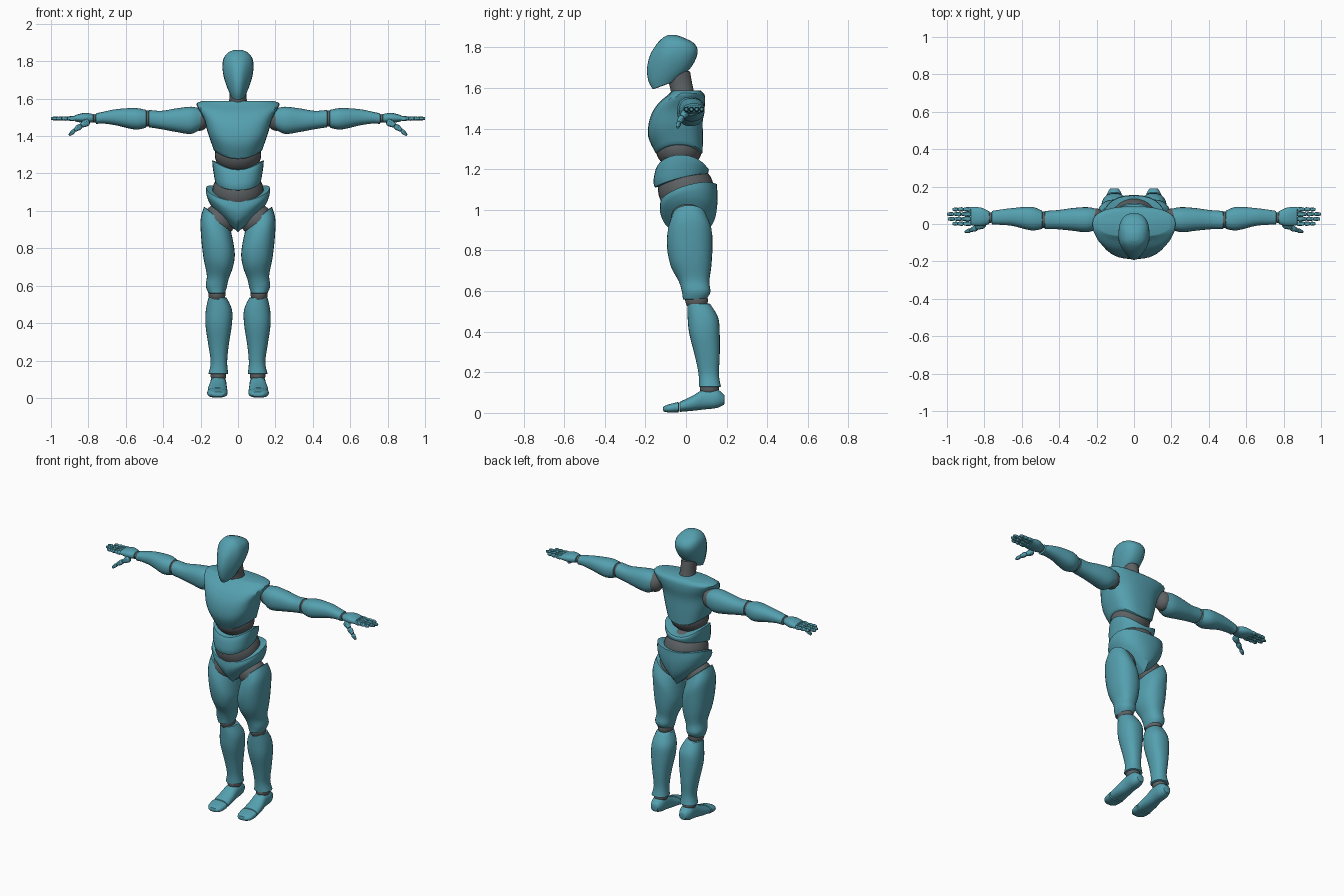
import bpy, bmesh, math
from mathutils import Vector, Matrix

cube = bpy.data.objects.get("Cube")
if cube:
    bpy.data.objects.remove(cube, do_unlink=True)


def material(name, rgb):
    m = bpy.data.materials.new(name)
    m.use_nodes = True
    m.diffuse_color = (*rgb, 1)
    m.node_tree.nodes["Principled BSDF"].inputs["Base Color"].default_value = (*rgb, 1)
    return m


TEAL = material("teal_shell", (0.09, 0.35, 0.43))
GREY = material("grey_joint", (0.11, 0.12, 0.125))


def finish(name, bm, mat, side=1):
    """Turn a bmesh into a smooth object, flipped in x when side is -1."""
    bmesh.ops.scale(bm, vec=(side, 1, 1), verts=bm.verts)
    bmesh.ops.recalc_face_normals(bm, faces=bm.faces)
    mesh = bpy.data.meshes.new(name)
    bm.to_mesh(mesh)
    bm.free()
    mesh.materials.append(mat)
    obj = bpy.data.objects.new(name, mesh)
    bpy.context.collection.objects.link(obj)
    bpy.ops.object.select_all(action="DESELECT")
    obj.select_set(True)
    bpy.context.view_layer.objects.active = obj
    bpy.ops.object.shade_smooth_by_angle(angle=math.radians(32))


def catmull(a, b, c, d, u):
    return [(2 * q + (r - p) * u + (2 * p - 5 * q + 4 * r - s) * u * u
             + (3 * q - p - 3 * r + s) * u ** 3) / 2 for p, q, r, s in zip(a, b, c, d)]


def smooth_rings(rings, steps):
    padded = [rings[0], *rings, rings[-1]]
    out = [catmull(*padded[i:i + 4], k / steps)
           for i in range(len(rings) - 1) for k in range(steps)]
    return out + [rings[-1]]


def loft(name, mat, axis, rings, side=1, power=2.3, warp=None, matrix=None,
         sides=28, steps=4, lip=0.006):
    """Skin oval rings (position, min a, max a, min b, max b) along an axis."""
    bm = bmesh.new()
    order = {"x": (2, 0, 1), "y": (0, 2, 1), "z": (0, 1, 2)}[axis]
    body = smooth_rings(rings, steps)

    def inset(ring, shift):
        t, a, b, c, d = ring
        return [t + shift, a + lip, b - lip, c + lip, d - lip]

    body = [inset(body[0], -lip / 2), *body, inset(body[-1], lip / 2)]

    def point(t, a, b):
        p = (a, b, t)
        v = Vector([p[i] for i in order])
        v = warp(v) if warp else v
        return bm.verts.new(matrix @ v if matrix else v)

    loops, centres = [], []
    for t, a0, a1, b0, b1 in body:
        loop = []
        for k in range(sides):
            c, s = math.cos(math.tau * k / sides), math.sin(math.tau * k / sides)
            ca = math.copysign(abs(c) ** (2 / power), c)
            sb = math.copysign(abs(s) ** (2 / power), s)
            loop.append(point(t, (a0 + a1 + (a1 - a0) * ca) / 2, (b0 + b1 + (b1 - b0) * sb) / 2))
        loops.append(loop)
        centres.append((t, (a0 + a1) / 2, (b0 + b1) / 2))
    for lo, hi in zip(loops, loops[1:]):
        for k in range(sides):
            n = (k + 1) % sides
            bm.faces.new((lo[k], lo[n], hi[n], hi[k]))
    for loop, centre in ((loops[0], centres[0]), (loops[-1], centres[-1])):
        mid = point(*centre)
        for k in range(sides):
            bm.faces.new((loop[k], loop[(k + 1) % sides], mid))
    finish(name, bm, mat, side)


def ball(name, centre, radii, side=1):
    bm = bmesh.new()
    bmesh.ops.create_uvsphere(bm, u_segments=28, v_segments=18, radius=1)
    bmesh.ops.scale(bm, vec=radii, verts=bm.verts)
    bmesh.ops.translate(bm, vec=centre, verts=bm.verts)
    finish(name, bm, GREY, side)


def segment(name, p, q, r0, r1, side):
    """A small rounded finger bone from p to q."""
    d = Vector(q) - Vector(p)
    m = Matrix.Translation(p) @ d.to_track_quat("Z", "Y").to_matrix().to_4x4()
    rings = [(f * d.length, -r, r, -r, r)
             for f, r in ((0.05, r0 * 0.8), (0.3, r0), (0.75, r1), (0.97, r1 * 0.75))]
    loft(name, TEAL, "z", rings, side, 2.4, None, m, 12, 2, 0.003)


def slanted(z0, z1, low, high):
    """Shear heights so both rims follow the given offset functions."""
    def warp(v):
        t = (v.z - z0) / (z1 - z0)
        v.z += low(v.x, v.y) * (1 - t) + high(v.x, v.y) * t
        return v
    return warp


def even(rows):
    return [(z, -w, w, y0, y1) for z, w, y0, y1 in rows]


flat = lambda x, y: 0

# Head with a narrow face plate and a rising jaw line
jaw = slanted(1.595, 1.86, lambda x, y: 0.36 * (y + 0.165), flat)


def face(v):
    v.x *= 1 - 0.42 * min(1, max(0, (-0.1 - v.y) / 0.09))
    return jaw(v)


loft("head", TEAL, "z", even([
    (1.595, .04, -.165, -.04), (1.64, .06, -.185, .02), (1.7, .077, -.192, .05),
    (1.76, .083, -.178, .057), (1.81, .076, -.148, .035), (1.843, .054, -.117, -.01),
    (1.857, .03, -.095, -.04)]), power=2.5, warp=face)
loft("neck", GREY, "z", even([
    (1.55, .058, -.07, .05), (1.6, .046, -.078, .035), (1.68, .046, -.1, .02)]), power=2)

# Torso shells and the flexible abdomen between them
loft("chest", TEAL, "z", even([
    (1.28, .13, -.15, .082), (1.36, .16, -.186, .083), (1.45, .182, -.178, .083),
    (1.52, .212, -.14, .094), (1.565, .222, -.09, .092), (1.585, .2, -.07, .075)]),
    power=2.5, warp=slanted(1.28, 1.585, lambda x, y: 2.8 * x * x, flat))
ball("upper_abdomen", (0, -.035, 1.3), (.124, .114, .1))
loft("waist_band", TEAL, "z", even([
    (1.11, .122, -.155, .105), (1.14, .128, -.16, .11), (1.19, .136, -.152, .112),
    (1.22, .138, -.14, .105)]), warp=slanted(
        1.11, 1.22, lambda x, y: 0.25 * (y + 0.16) + x * x,
        lambda x, y: 3 * x * x - 0.05 * (y + 0.16)))
ball("lower_abdomen", (0, 0, 1.1), (.138, .138, .13))
loft("pelvis", TEAL, "z", even([
    (.89, .135, -.06, .1), (.93, .158, -.105, .14), (.99, .17, -.128, .155),
    (1.05, .17, -.125, .152)]), warp=slanted(
        .89, 1.05, lambda x, y: 0.9 * abs(x), lambda x, y: 0.27 * (y + 0.13) + 1.2 * x * x))

for side, label in ((1, "left_"), (-1, "right_")):
    # Leg
    ball(label + "hip", (.1, .01, .95), (.088, .085, .088), side)
    loft(label + "thigh", TEAL, "z", [
        (.56, .07, .158, -.015, .1), (.6, .06, .172, -.02, .12), (.66, .05, .167, -.035, .115),
        (.75, .028, .185, -.075, .125), (.85, .017, .197, -.093, .13),
        (.94, .025, .2, -.09, .127), (1.02, .04, .182, -.068, .1)], side,
        warp=slanted(.56, 1.02, flat, lambda x, y: 0.85 * (x - 0.18)))
    ball(label + "knee", (.113, .052, .555), (.046, .056, .05), side)
    loft(label + "shin", TEAL, "z", [
        (.13, .052, .158, .064, .172), (.19, .058, .146, .062, .162), (.28, .05, .158, .044, .166),
        (.39, .033, .174, .016, .166), (.47, .032, .172, .008, .158),
        (.535, .06, .158, .006, .12)], side)
    ball(label + "ankle", (.105, .115, .12), (.042, .047, .04), side)
    loft(label + "foot", TEAL, "y", [
        (-.03, .055, .163, .005, .055), (.03, .058, .16, .01, .083), (.09, .062, .15, .017, .117),
        (.15, .063, .148, .024, .118), (.187, .08, .13, .04, .09)], side)
    loft(label + "toes", TEAL, "y", [
        (-.11, .075, .14, .007, .032), (-.085, .06, .16, .002, .042),
        (-.038, .055, .165, .003, .054)], side, 2.6)

    # Arm
    ball(label + "shoulder", (.205, .028, 1.49), (.05, .056, .062), side)
    loft(label + "upper_arm", TEAL, "x", [
        (.195, -.025, .08, 1.44, 1.545), (.25, -.044, .09, 1.412, 1.557),
        (.33, -.036, .085, 1.422, 1.548), (.41, -.028, .074, 1.437, 1.535),
        (.475, -.028, .07, 1.447, 1.54)], side)
    ball(label + "elbow", (.483, .022, 1.494), (.04, .044, .044), side)
    loft(label + "forearm", TEAL, "x", [
        (.492, -.026, .072, 1.445, 1.54), (.55, -.034, .092, 1.435, 1.55),
        (.65, -.01, .085, 1.457, 1.544), (.72, -.004, .076, 1.467, 1.53),
        (.758, -.002, .07, 1.465, 1.522)], side)
    ball(label + "wrist", (.77, .034, 1.495), (.025, .028, .022), side)

    # Hand
    loft(label + "palm", TEAL, "x", [
        (.775, .0, .068, 1.473, 1.518), (.82, -.012, .088, 1.47, 1.524),
        (.872, -.006, .09, 1.478, 1.512)], side)
    for i, (y, tip) in enumerate(((.002, .97), (.027, .995), (.053, 1.0), (.078, .97))):
        span = tip - .87
        joints = [.87, .87 + span * .42, .87 + span * .72, tip]
        for k in range(3):
            segment(f"{label}finger_{i + 1}_{k + 1}", (joints[k], y, 1.494), (joints[k + 1], y, 1.494),
                    .013 - .001 * k, .011 - .001 * k, side)
    thumb = [(.8, .0, 1.478), (.84, -.02, 1.455), (.875, -.034, 1.43), (.902, -.042, 1.405)]
    for k in range(3):
        segment(f"{label}thumb_{k + 1}", thumb[k], thumb[k + 1], .02 - .004 * k, .015 - .003 * k, side)
